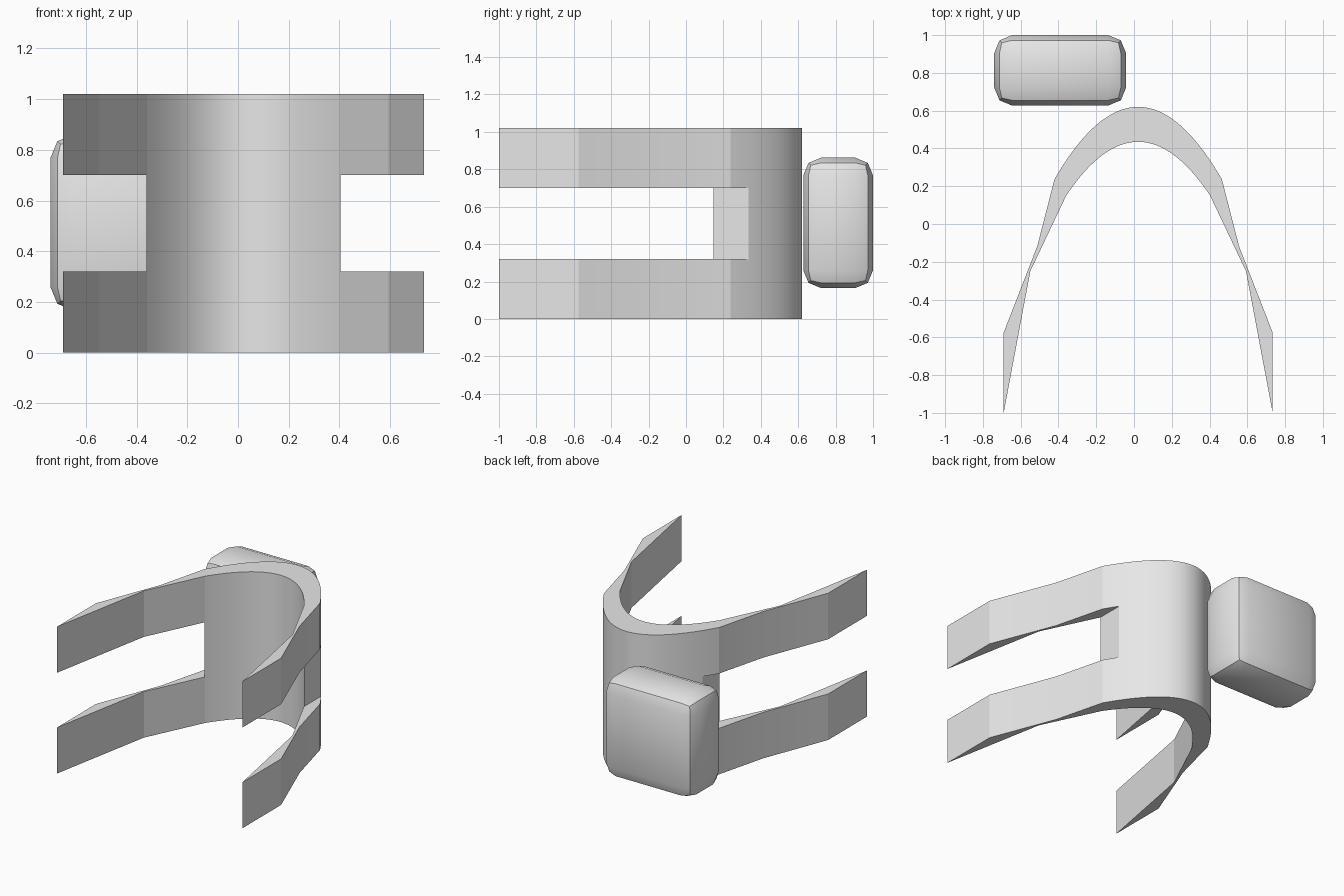
import bpy
import bmesh
from mathutils import Vector
from math import radians

cube = bpy.data.objects.get("Cube")
if cube:
    bpy.data.objects.remove(cube, do_unlink=True)

# One plain grey for everything
grey = bpy.data.materials.new("plain_grey")
grey.use_nodes = True
COLOUR = (0.8, 0.8, 0.8, 1)
grey.diffuse_color = COLOUR
grey.node_tree.nodes["Principled BSDF"].inputs["Base Color"].default_value = COLOUR

CENTRE_X = 0.022
HEIGHT = 1.02
SEGMENTS = 40


def finish(name, bm):
    bmesh.ops.recalc_face_normals(bm, faces=bm.faces)
    mesh = bpy.data.meshes.new(name)
    bm.to_mesh(mesh)
    bm.free()
    mesh.materials.append(grey)
    obj = bpy.data.objects.new(name, mesh)
    bpy.context.collection.objects.link(obj)
    return obj


def box(name, low, high, bevel=0):
    low, high = Vector(low), Vector(high)
    bm = bmesh.new()
    bmesh.ops.create_cube(bm, size=1)
    bmesh.ops.scale(bm, vec=high - low, verts=bm.verts)
    bmesh.ops.translate(bm, vec=(low + high) / 2, verts=bm.verts)
    if bevel:
        bmesh.ops.bevel(bm, geom=bm.edges[:], offset=bevel, segments=2,
                        profile=0.5, affect='EDGES')
    return finish(name, bm)


def activate(obj):
    bpy.ops.object.select_all(action='DESELECT')
    obj.select_set(True)
    bpy.context.view_layer.objects.active = obj


def smooth(obj, degrees):
    activate(obj)
    bpy.ops.object.shade_smooth_by_angle(angle=radians(degrees))


def arch(half_width, top, foot):
    """Parabolic bow from the -x foot over the back to the +x foot."""
    steps = [2 * i / SEGMENTS - 1 for i in range(SEGMENTS + 1)]
    return [(half_width * t, top - (top - foot) * t * t) for t in steps]


def mirrored(points):
    return [(-x, y) for x, y in points]


# Curved band: outer bow and arms, pointed tips, inner bow and arms
outer_arm = [(0.534, -0.117), (0.712, -0.575)]
inner_arm = [(0.571, -0.25)]
tip = (0.712, -1)
profile = (mirrored(outer_arm[::-1]) + arch(0.443, 0.62, 0.237) + outer_arm + [tip]
           + inner_arm + arch(0.381, 0.435, 0.15)[::-1] + mirrored(inner_arm)
           + mirrored([tip]))
bm = bmesh.new()
base = bm.faces.new([bm.verts.new((x + CENTRE_X, y, 0)) for x, y in profile])
top = bmesh.ops.extrude_face_region(bm, geom=[base])["geom"]
bmesh.ops.translate(bm, vec=(0, 0, HEIGHT),
                    verts=[v for v in top if isinstance(v, bmesh.types.BMVert)])
band = finish("curved_band", bm)

# Side slots split each side into an upper and a lower arm
for side in (-1, 1):
    xs = sorted((CENTRE_X + side * 0.383, CENTRE_X + side * 1.2))
    cutter = box("slot_cutter", (xs[0], -1.5, 0.32), (xs[1], 1.5, 0.7))
    cutter.hide_render = True
    activate(band)
    cut = band.modifiers.new("slot", 'BOOLEAN')
    cut.operation = 'DIFFERENCE'
    cut.solver = 'EXACT'
    cut.object = cutter
    bpy.ops.object.modifier_apply(modifier=cut.name)
    bpy.data.objects.remove(cutter, do_unlink=True)
smooth(band, 7)

# Rounded block behind the band
block = box("rounded_block", (-0.74, 0.627, 0.165), (-0.042, 1, 0.862), 0.095)
smooth(block, 30)
